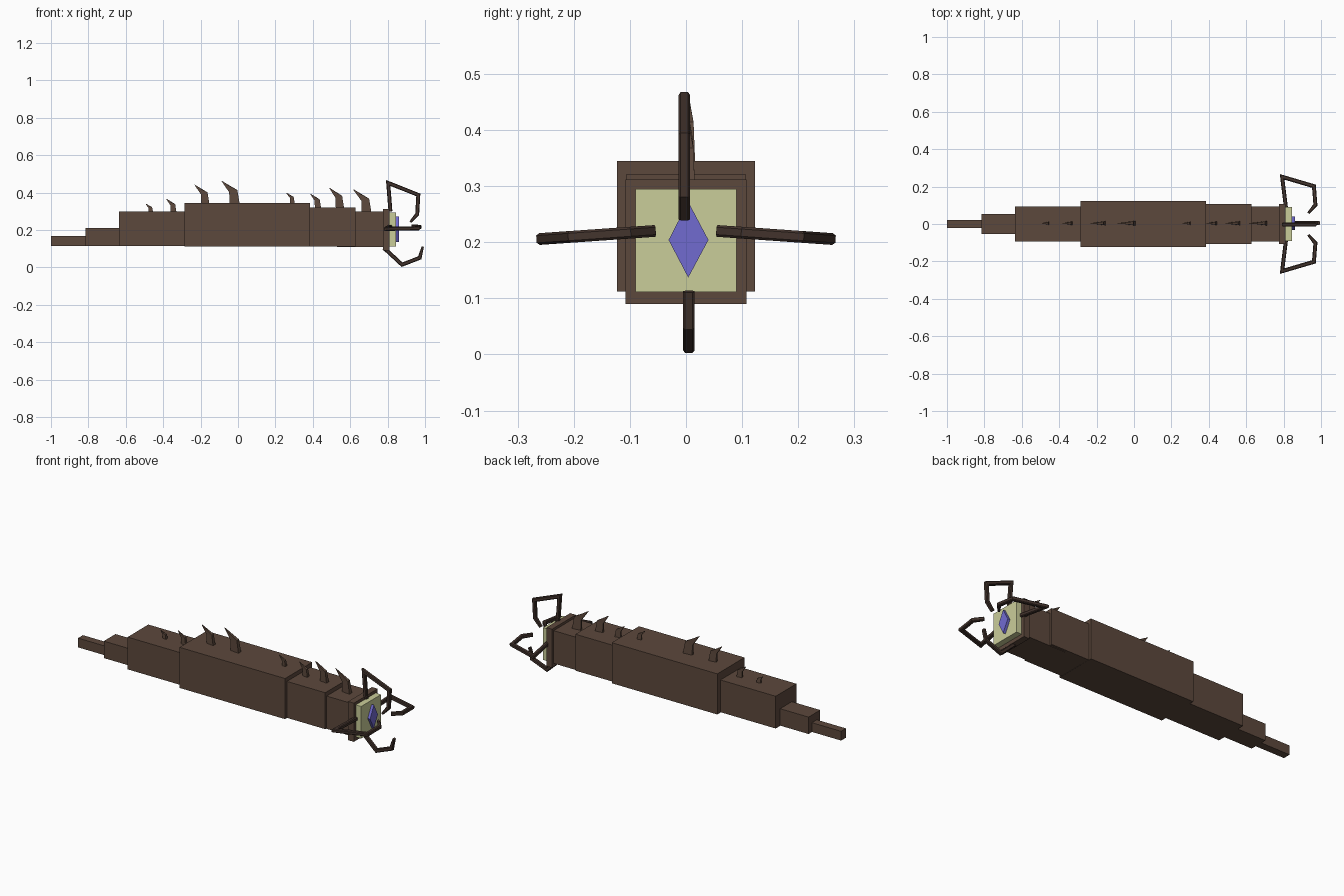
import bpy, bmesh
from mathutils import Vector

if "Cube" in bpy.data.objects:
    bpy.data.objects.remove(bpy.data.objects["Cube"])


def material(name, rgb):
    m = bpy.data.materials.new(name)
    m.diffuse_color = (*rgb, 1)
    m.use_nodes = True
    m.node_tree.nodes["Principled BSDF"].inputs["Base Color"].default_value = m.diffuse_color
    return m


BROWN = material("bark brown", (0.107, 0.065, 0.045))
DARK = material("dark brown", (0.056, 0.034, 0.026))
PALE = material("pale green", (0.59, 0.61, 0.32))
BLUE = material("violet blue", (0.165, 0.145, 0.63))


def finish(bm, name, mat):
    bmesh.ops.recalc_face_normals(bm, faces=bm.faces)
    me = bpy.data.meshes.new(name)
    bm.to_mesh(me)
    bm.free()
    me.materials.append(mat)
    ob = bpy.data.objects.new(name, me)
    bpy.context.collection.objects.link(ob)
    return ob


def box(name, x0, x1, half_y, z0, z1, mat=BROWN):
    bm = bmesh.new()
    bmesh.ops.create_cube(bm, size=1)
    for v in bm.verts:
        v.co = Vector((x1 if v.co.x > 0 else x0,
                       half_y if v.co.y > 0 else -half_y,
                       z1 if v.co.z > 0 else z0))
    return finish(bm, name, mat)


def loft(name, rings, mat):
    """Closed skin through a series of equal-sized rings."""
    bm = bmesh.new()
    rows = [[bm.verts.new(p) for p in r] for r in rings]
    n = len(rows[0])
    for a, b in zip(rows, rows[1:]):
        for i in range(n):
            j = (i + 1) % n
            bm.faces.new((a[i], a[j], b[j], b[i]))
    bm.faces.new(rows[0])
    bm.faces.new(rows[-1])
    return finish(bm, name, mat)


def claw(name, points, r=0.0105, c=0.004):
    """Bent bar with chamfered square section and mitred corners."""
    pts = [Vector(p) for p in points]
    normal = (pts[1] - pts[0]).cross(pts[2] - pts[1]).normalized()
    k = r - c
    section = [(r, k), (k, r), (-k, r), (-r, k), (-r, -k), (-k, -r), (k, -r), (r, -k)]
    rings = []
    for i, p in enumerate(pts):
        d0 = (pts[max(i, 1)] - pts[max(i, 1) - 1]).normalized()
        e = min(i, len(pts) - 2)
        d1 = (pts[e + 1] - pts[e]).normalized()
        side = normal.cross(d0 + d1).normalized()
        stretch = 1 / max(0.5, side.dot(normal.cross(d0)))
        if i == len(pts) - 1:
            stretch = 0.6
        rings.append([p + side * (u * stretch) + normal * v for u, v in section])
    loft(name, rings, DARK)


def spike(name, x0, x1, zb, tip_x, tip_z):
    """Backward-curved thorn: base, bent middle, fine tip."""
    w, h, y = x1 - x0, tip_z - zb, 0.004
    half = 0.006 + 0.12 * w

    def ring(a, b, z_front, z_back, s):
        return [(a, y - s * 0.5, z_front), (a, y + s * 0.5, z_front),
                (b, y + s, z_back), (b, y - s, z_back)]

    loft(name, [
        ring(x0, x1, zb - 0.01, zb - 0.01, half),
        ring(x0 - 0.04 * w, x1 - 0.25 * w, zb + 0.48 * h, zb + 0.58 * h, half * 0.75),
        ring(tip_x, tip_x + 0.03 * w, tip_z, tip_z - 0.005, 0.001)], BROWN)


# Stepped body, tail to head
box("tail_tip", -1.0, -0.80, 0.022, 0.115, 0.168)
box("tail", -0.815, -0.62, 0.053, 0.115, 0.212)
box("rear_body", -0.635, -0.27, 0.094, 0.114, 0.299)
box("middle_body", -0.285, 0.385, 0.123, 0.112, 0.345)
box("front_body", 0.37, 0.628, 0.106, 0.113, 0.322)
box("neck", 0.53, 0.78, 0.093, 0.110, 0.298)
box("head_frame", 0.775, 0.811, 0.108, 0.090, 0.312)

# Face plate and diamond eye
box("face_plate", 0.805, 0.845, 0.090, 0.111, 0.295, PALE)
loft("diamond_eye", [[(x, 0.004, 0.137), (x, 0.040, 0.204), (x, 0.004, 0.272),
                      (x, -0.031, 0.204)] for x in (0.84, 0.86)], BLUE)

# Thorns along the back: base start, base end, base height, tip
thorns = [
    (-0.478, -0.453, 0.299, -0.493, 0.341), (-0.360, -0.328, 0.299, -0.383, 0.368),
    (-0.197, -0.152, 0.345, -0.232, 0.443), (-0.045, 0.010, 0.345, -0.088, 0.464),
    (0.279, 0.304, 0.345, 0.259, 0.400), (0.411, 0.445, 0.322, 0.387, 0.395),
    (0.523, 0.568, 0.322, 0.488, 0.427), (0.662, 0.714, 0.298, 0.616, 0.419)]
for i, t in enumerate(thorns):
    spike(f"thorn_{i + 1}", *t)

# Four claws around the face
claw("top_claw", [(x, -0.003, z) for x, z in
                  [(0.815, 0.30), (0.803, 0.452), (0.964, 0.388), (0.958, 0.285), (0.922, 0.243)]])
claw("bottom_claw", [(x, 0.005, z) for x, z in
                     [(0.780, 0.105), (0.877, 0.015), (0.972, 0.052), (0.988, 0.112)]])
for label, s in (("left", 1), ("right", -1)):
    claw(label + "_claw", [(x, s * y, 0.224 - 0.07 * y) for x, y in
                           [(0.812, 0.09), (0.792, 0.252), (0.962, 0.202), (0.970, 0.102), (0.932, 0.058)]])
